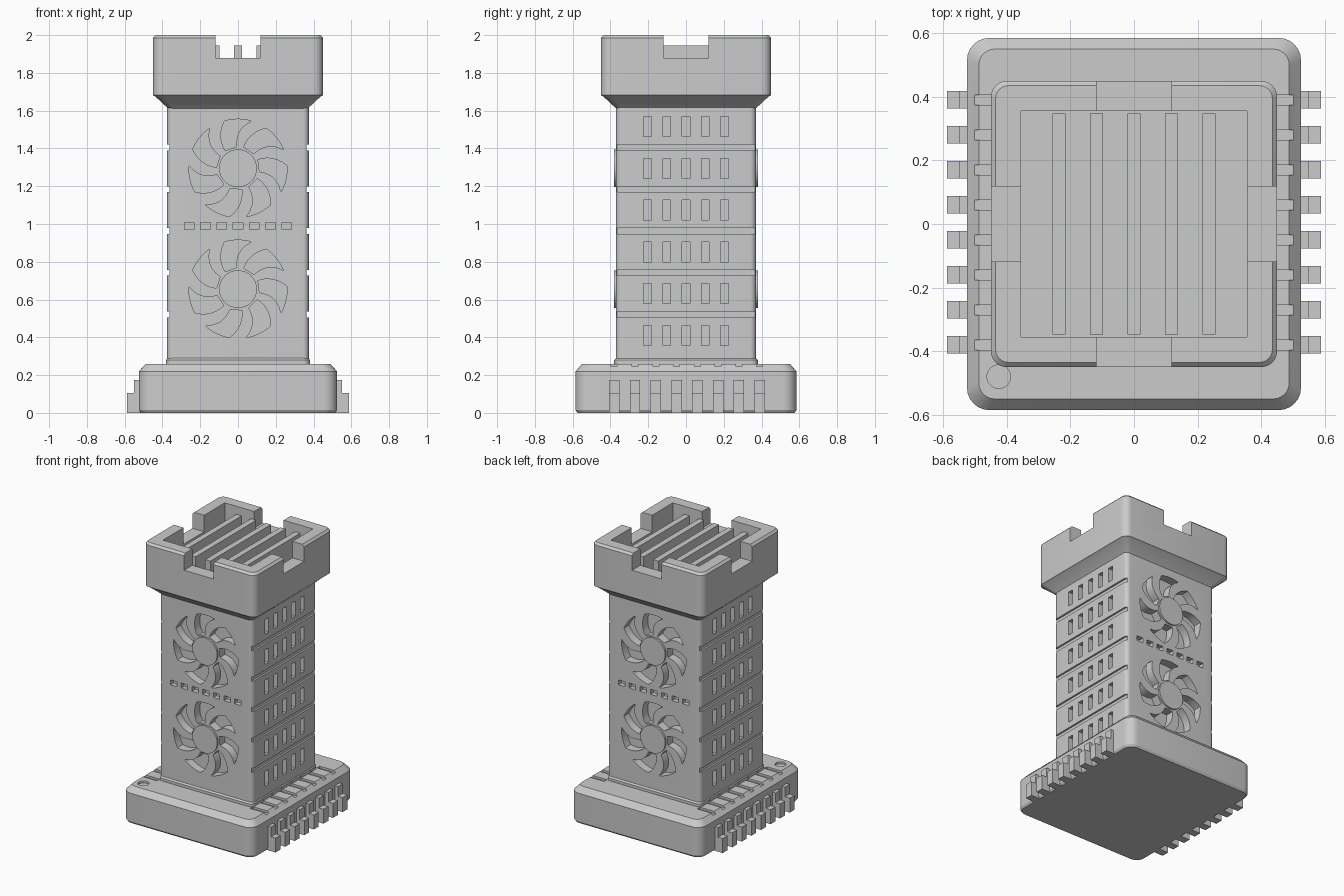
import bpy, bmesh, math
from mathutils import Vector

if "Cube" in bpy.data.objects:
    bpy.data.objects.remove(bpy.data.objects["Cube"], do_unlink=True)

grey = bpy.data.materials.new("plain_grey")
grey.use_nodes = True
GREY = (0.6, 0.6, 0.6, 1)
grey.diffuse_color = GREY
grey.node_tree.nodes["Principled BSDF"].inputs["Base Color"].default_value = GREY


def finish(bm, name):
    bmesh.ops.recalc_face_normals(bm, faces=bm.faces)
    mesh = bpy.data.meshes.new(name)
    bm.to_mesh(mesh)
    bm.free()
    mesh.materials.append(grey)
    obj = bpy.data.objects.new(name, mesh)
    bpy.context.collection.objects.link(obj)
    return obj


def activate(obj):
    bpy.ops.object.select_all(action='DESELECT')
    obj.select_set(True)
    bpy.context.view_layer.objects.active = obj


def skin(bm, rings):
    """Closed solid through rings of equal point count."""
    loops = [[bm.verts.new(p) for p in ring] for ring in rings]
    n = len(loops[0])
    for a, b in zip(loops, loops[1:]):
        for i in range(n):
            j = (i + 1) % n
            bm.faces.new((a[i], a[j], b[j], b[i]))
    bm.faces.new(loops[0][::-1])
    bm.faces.new(loops[-1])


def box(bm, x, y, z):
    skin(bm, [[(x[0], y[0], h), (x[1], y[0], h), (x[1], y[1], h), (x[0], y[1], h)] for h in z])


def span(centre, width):
    return (centre - width / 2, centre + width / 2)


def sided(side, a, b):
    return tuple(sorted((side * a, side * b)))


def rounded(hx, hy, r, z, seg=6):
    """Rounded rectangle outline at height z."""
    pts = []
    for q, (sx, sy) in enumerate(((1, 1), (-1, 1), (-1, -1), (1, -1))):
        for i in range(seg + 1):
            t = (q + i / seg) * math.pi / 2
            pts.append((sx * (hx - r) + r * math.cos(t), sy * (hy - r) + r * math.sin(t), z))
    return pts


def rounded_solid(name, *sections):
    bm = bmesh.new()
    skin(bm, [rounded(*s) for s in sections])
    return finish(bm, name)


def cut(obj, cutter):
    activate(obj)
    mod = obj.modifiers.new("cut", 'BOOLEAN')
    mod.operation = 'DIFFERENCE'
    mod.solver = 'EXACT'
    mod.object = cutter
    bpy.ops.object.modifier_apply(modifier=mod.name)


def smooth(obj):
    activate(obj)
    bpy.ops.object.shade_smooth_by_angle(angle=math.radians(25))


def blade_outline(centre_z, turn):
    """Swept fan opening in the xz plane."""
    inner, outer, steps = 0.115, 0.26, 6

    def polar(r, deg):
        t = math.radians(deg + turn)
        return (r * math.cos(t), centre_z + r * math.sin(t))

    pts = []
    for i in range(steps + 1):
        f = i / steps
        pts.append(polar(inner + (outer - inner) * f, 94 - 20 * f * f))
    for i in range(1, steps):
        pts.append(polar(outer, 74 + 32 * i / steps))
    for i in range(steps + 1):
        f = 1 - i / steps
        pts.append(polar(inner + (outer - inner) * f, 126 - 20 * f ** 1.5))
    return pts


def prism_y(bm, outline, side, near, far):
    skin(bm, [[(-side * x, side * y, z) for x, z in outline] for y in (near, far)])


def circle(radius, cx, cy, n=32):
    return [(cx + radius * math.cos(i * math.tau / n), cy + radius * math.sin(i * math.tau / n)) for i in range(n)]


PIN_Y = [-0.38 + 0.11 * i for i in range(8)]
FAN_Z = (0.655, 1.295)

# Base, plinth and their grooves
base = rounded_solid("chip_base", (0.515, 0.575, 0.06, 0), (0.525, 0.585, 0.07, 0.015),
                     (0.525, 0.585, 0.07, 0.22), (0.488, 0.55, 0.05, 0.26))
plinth = rounded_solid("tower_plinth", (0.38, 0.38, 0.035, 0.25), (0.38, 0.38, 0.035, 0.28),
                       (0.373, 0.37, 0.03, 0.29))
bm = bmesh.new()
for side in (-1, 1):
    for y in PIN_Y:
        box(bm, sided(side, 0.374, 0.54), span(y, 0.032), (0.245, 0.275))
skin(bm, [[(x, y, z) for x, y in circle(0.037, -0.425, -0.48)] for z in (0.245, 0.3)])
cutter = finish(bm, "base_cutter")
cut(base, cutter)
cut(plinth, cutter)
bpy.data.objects.remove(cutter)

# Stepped contact pins along both sides
for side, label in ((1, "left"), (-1, "right")):
    bm = bmesh.new()
    for y in PIN_Y:
        profile = [(0.5, 0), (0.588, 0), (0.588, 0.105), (0.55, 0.105), (0.55, 0.175), (0.5, 0.175)]
        skin(bm, [[(side * x, yy, z) for x, z in profile] for yy in span(y, 0.055)])
    finish(bm, label + "_contact_pins")

# Tower body with fan openings, vents, grooves and window slots
body = rounded_solid("tower_body", (0.375, 0.37, 0.03, 0.25), (0.375, 0.37, 0.03, 1.64))
bm = bmesh.new()
for side in (-1, 1):
    for z in FAN_Z:
        for k in range(7):
            prism_y(bm, blade_outline(z, k * 360 / 7), side, 0.31, 0.42)
    for i in range(7):
        box(bm, span((i - 3) * 0.086, 0.052), sided(side, 0.335, 0.42), span(0.99, 0.036))
    for row in range(6):
        z = 0.41 + 0.221 * row
        for col in range(5):
            box(bm, sided(side, 0.335, 0.42), span((col - 2) * 0.102, 0.042), span(z, 0.106))
        if row < 5:
            box(bm, sided(side, 0.362, 0.42), (-0.4, 0.4), span(z + 0.111, 0.03))
cutter = finish(bm, "body_cutter")
cut(body, cutter)
bpy.data.objects.remove(cutter)

# Plain fan hubs
for side, label in ((-1, "front"), (1, "back")):
    bm = bmesh.new()
    for z in FAN_Z:
        prism_y(bm, circle(0.1, 0, z), side, 0.36, 0.382)
    smooth(finish(bm, label + "_fan_hubs"))

# Crown with flare, hollow top and four notches
crown = rounded_solid("battlement_crown", (0.37, 0.37, 0.03, 1.612), (0.44, 0.44, 0.045, 1.677),
                      (0.45, 0.45, 0.05, 1.682), (0.45, 0.45, 0.05, 1.985), (0.435, 0.435, 0.04, 2.0))
for name, x, y, z in (("hollow", 0.355, 0.355, 1.78), ("notch_x", 0.6, 0.118, 1.88), ("notch_y", 0.118, 0.6, 1.88)):
    bm = bmesh.new()
    box(bm, (-x, x), (-y, y), (z, 2.1))
    cutter = finish(bm, name)
    cut(crown, cutter)
    bpy.data.objects.remove(cutter)

# Cooling fins inside the crown
bm = bmesh.new()
for i in range(5):
    box(bm, span((i - 2) * 0.118, 0.042), (-0.348, 0.348), (1.77, 1.945))
finish(bm, "cooling_fins")

for part in (base, plinth, body, crown):
    smooth(part)
